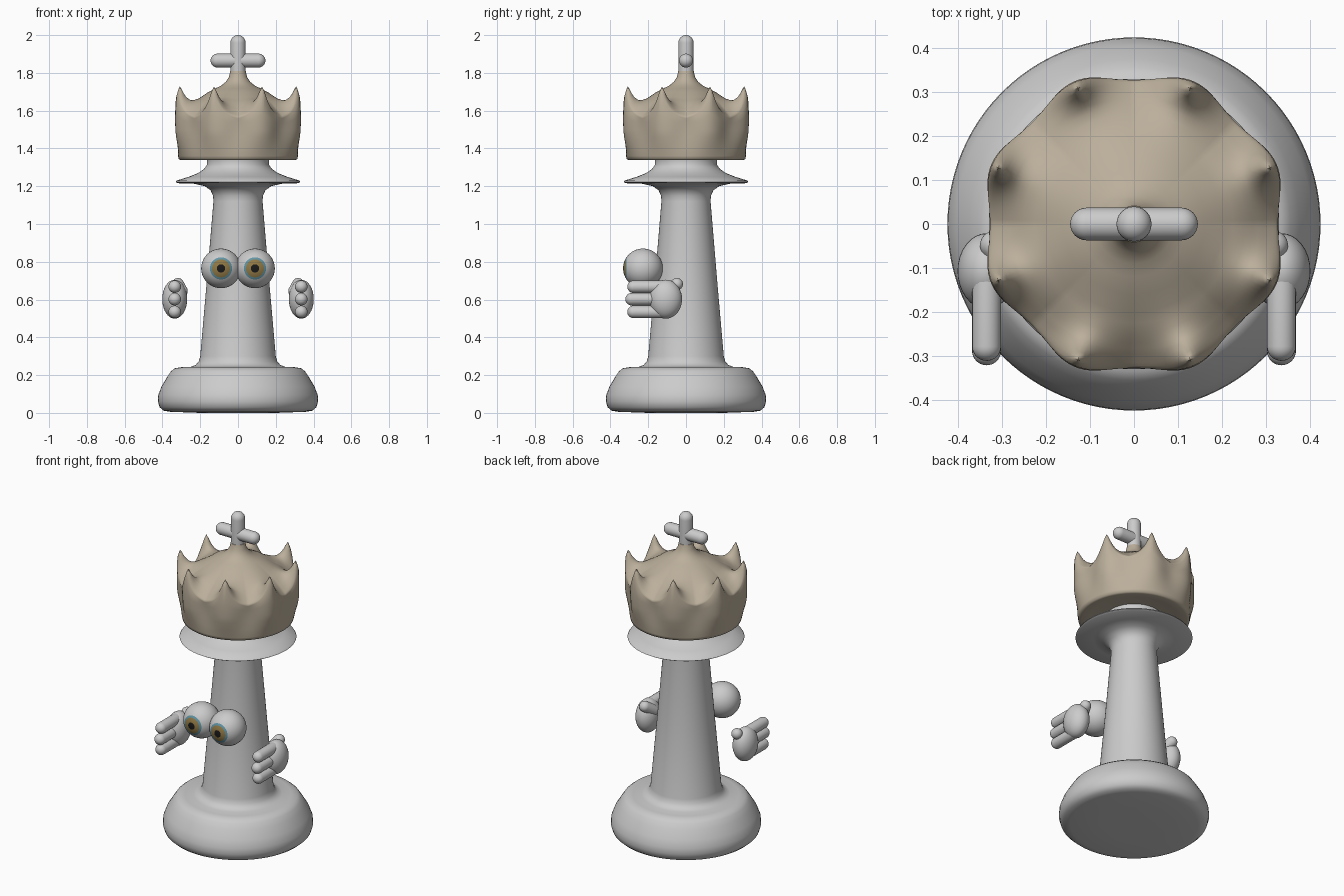
import bpy, bmesh
from math import sin, cos, pi, exp, sqrt, radians
from mathutils import Vector, Matrix

if "Cube" in bpy.data.objects:
    bpy.data.objects.remove(bpy.data.objects["Cube"])


def material(name, color):
    m = bpy.data.materials.new(name)
    m.diffuse_color = (*color, 1)
    m.use_nodes = True
    m.node_tree.nodes["Principled BSDF"].inputs["Base Color"].default_value = m.diffuse_color
    return m


def make_object(name, bm, mats=(), angle=60):
    bmesh.ops.recalc_face_normals(bm, faces=bm.faces)
    mesh = bpy.data.meshes.new(name)
    bm.to_mesh(mesh)
    bm.free()
    ob = bpy.data.objects.new(name, mesh)
    bpy.context.collection.objects.link(ob)
    for m in mats:
        mesh.materials.append(m)
    bpy.ops.object.select_all(action='DESELECT')
    ob.select_set(True)
    bpy.context.view_layer.objects.active = ob
    bpy.ops.object.shade_smooth_by_angle(angle=radians(angle))
    return ob


def lathe(profile, segs, shape=None, matrix=None, ring_mats=None):
    """Revolve (radius, z) rows; shape(row, angle, r, z) may bend the surface."""
    bm = bmesh.new()
    rows = []
    for i, (r, z) in enumerate(profile):
        if r < 1e-5:
            rows.append([bm.verts.new((0, 0, z))])
            continue
        ring = []
        for k in range(segs):
            a = 2 * pi * k / segs
            rr, zz = shape(i, a, r, z) if shape else (r, z)
            ring.append(bm.verts.new((rr * cos(a), rr * sin(a), zz)))
        rows.append(ring)
    for i, (p, q) in enumerate(zip(rows, rows[1:])):
        for k in range(segs):
            n = (k + 1) % segs
            vs = []
            for v in (p[k % len(p)], p[n % len(p)], q[n % len(q)], q[k % len(q)]):
                if v not in vs:
                    vs.append(v)
            f = bm.faces.new(vs)
            if ring_mats:
                f.material_index = ring_mats[i]
    if matrix:
        bm.transform(matrix)
    return bm


def capsule(name, a, b, r):
    a, b = Vector(a), Vector(b)
    d = b - a
    n = 8
    prof = [(r * sin(pi / 2 * i / n), -r * cos(pi / 2 * i / n)) for i in range(n + 1)]
    prof += [(x, d.length - z) for x, z in reversed(prof)]
    m = Matrix.Translation(a) @ d.to_track_quat('Z', 'Y').to_matrix().to_4x4()
    return make_object(name, lathe(prof, 24, matrix=m))


gold = material("dull_gold", (0.50, 0.43, 0.33))
white = material("eye_grey", (0.55, 0.53, 0.53))
blue = material("iris_blue", (0.12, 0.30, 0.38))
brown = material("iris_brown", (0.28, 0.19, 0.06))
black = material("pupil_black", (0.01, 0.01, 0.01))

# Body: base, tapered column, collar and neck
body = [(0, 0), (.2, 0), (.36, .006), (.395, .012), (.415, .03), (.424, .06), (.422, .095),
        (.405, .14), (.375, .19), (.355, .22), (.335, .236), (.30, .242), (.25, .244),
        (.225, .253), (.208, .272), (.20, .30), (.165, .70), (.13, 1.12), (.132, 1.15),
        (.145, 1.178), (.175, 1.2), (.23, 1.213), (.32, 1.216), (.33, 1.222), (.325, 1.23),
        (.26, 1.25), (.21, 1.27), (.178, 1.293), (.163, 1.315), (.165, 1.335), (.165, 1.37), (0, 1.37)]
make_object("body", lathe(body, 96), angle=50)

# Crown: lobed wall, eight spikes and a dome flowing into the cross
wall = [(.15, 1.35), (.25, 1.347), (.30, 1.338), (.314, 1.343), (.318, 1.36), (.325, 1.41),
        (.333, 1.46), (.336, 1.50), (.338, 1.53), (.338, 1.55)]
swell = [0, 0, 0, 0, .05, .4, .8, 1, .9, .75]
top = [(.334, 1.557), (.328, 1.563), (.32, 1.57), (.31, 1.578), (.30, 1.587), (.285, 1.6),
       (.27, 1.612), (.25, 1.63), (.225, 1.648), (.20, 1.665), (.16, 1.695), (.12, 1.717),
       (.09, 1.732), (.065, 1.752), (.048, 1.778), (.041, 1.81), (0, 1.82)]


def crown_shape(i, a, r, z):
    wave = -cos(8 * a)  # peaks at the spike angles
    w = swell[i] if i < len(swell) else .5 * max(0, (r - .25) / .1)
    rr = r + .015 * wave * w
    if r > .1 and i >= 8:
        step = pi / 4
        da = (a % step) - step / 2
        d = sqrt((rr * cos(da) - .335) ** 2 + (rr * sin(da)) ** 2 + .008 ** 2)
        z += (.165 if i >= 9 else .06) * exp(-(d - .008) / .042)
    return rr, z


make_object("crown", lathe(wall + top, 192, shape=crown_shape), [gold])

# Cross finial
capsule("cross_post", (0, 0, 1.72), (0, 0, 1.96), .04)
capsule("cross_bar", (-.108, 0, 1.865), (.108, 0, 1.865), .037)

# Eyes: spheres facing forward, coloured ring by ring
degs = [0, 6, 12, 16, 20, 27, 34] + list(range(42, 181, 6))
R = .105
eye = [(R * sin(radians(d)), R * cos(radians(d))) for d in degs]
mats = [4 if d < 12 else 3 if d < 20 else 2 if d < 27 else 1 if d < 34 else 0 for d in degs[:-1]]
mats = [3 if m == 4 else 2 if m in (2, 3) else m for m in mats]
mats[0] = mats[1] = 3
for side, s in (("left", -1), ("right", 1)):
    m = Matrix.Translation((s * .09, -.228, .765)) @ Matrix.Rotation(pi / 2, 4, 'X')
    make_object(side + "_eye", lathe(eye, 40, matrix=m, ring_mats=mats), [white, blue, brown, black])

    # Floating hands: palm, three fingers and a thumb
    palm = bmesh.new()
    bmesh.ops.create_uvsphere(palm, u_segments=32, v_segments=20, radius=1)
    palm.transform(Matrix.Translation((s * .335, -.107, .602)) @ Matrix.Diagonal((.066, .086, .103, 1)))
    make_object(side + "_palm", palm)
    for n, (z, tip) in enumerate(((.668, -.278), (.602, -.288), (.535, -.278))):
        capsule(f"{side}_finger_{n + 1}", (s * .335, -.12, z), (s * .335, tip, z), .033)
    capsule(side + "_thumb", (s * .318, -.048, .682), (s * .298, -.1, .645), .032)
